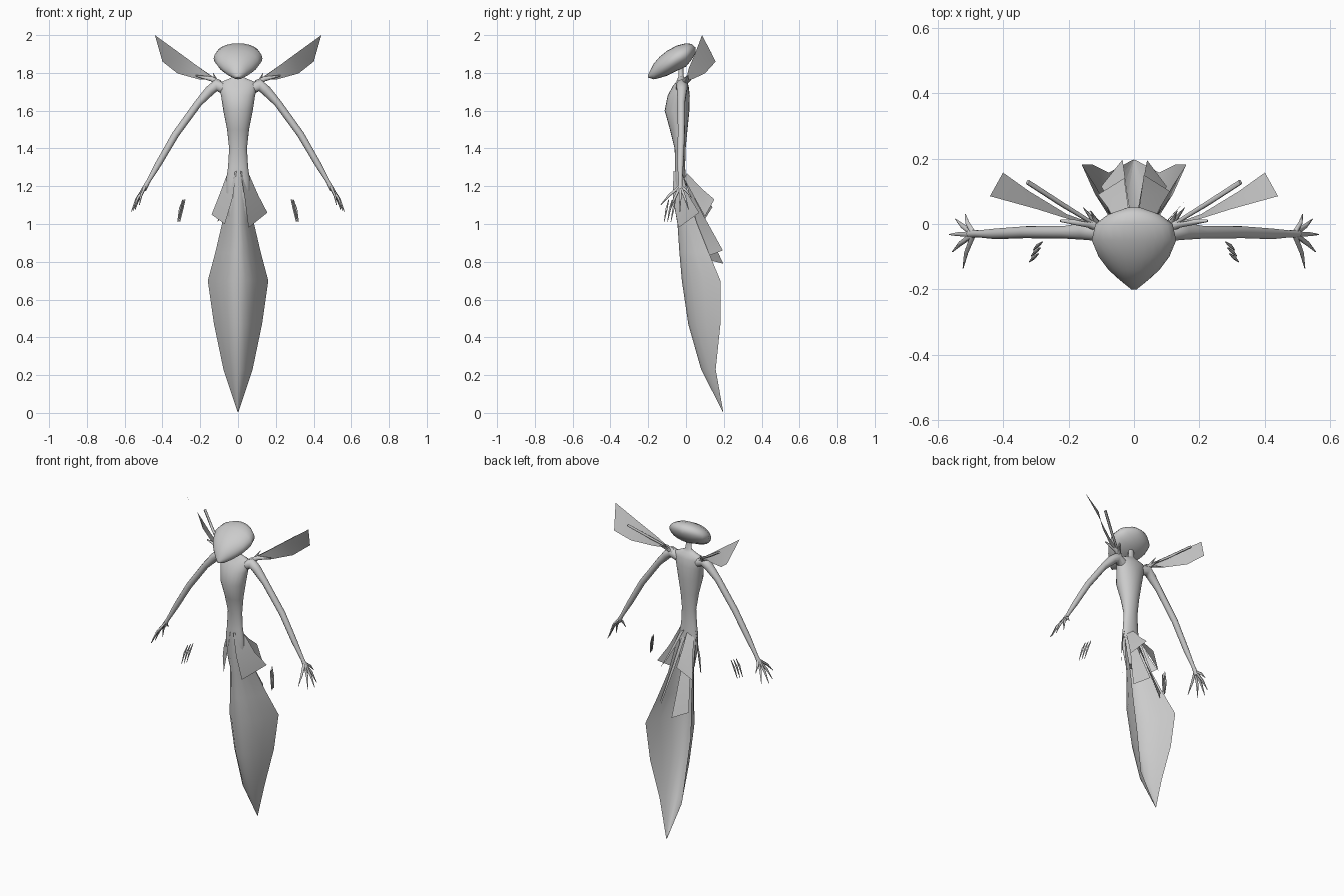
import bpy, bmesh, math
from mathutils import Vector

cube = bpy.data.objects.get("Cube")
if cube:
    bpy.data.objects.remove(cube)

grey = bpy.data.materials.new("plain_grey")
grey.use_nodes = True
COLOUR = (0.6, 0.6, 0.6, 1)
grey.diffuse_color = COLOUR
grey.node_tree.nodes["Principled BSDF"].inputs["Base Color"].default_value = COLOUR


def finish(name, bm, angle=60, smooth_levels=0):
    bmesh.ops.recalc_face_normals(bm, faces=bm.faces)
    mesh = bpy.data.meshes.new(name)
    bm.to_mesh(mesh)
    bm.free()
    obj = bpy.data.objects.new(name, mesh)
    bpy.context.collection.objects.link(obj)
    mesh.materials.append(grey)
    if smooth_levels:
        sub = obj.modifiers.new("Rounding", "SUBSURF")
        sub.levels = sub.render_levels = smooth_levels
    bpy.ops.object.select_all(action="DESELECT")
    obj.select_set(True)
    bpy.context.view_layer.objects.active = obj
    bpy.ops.object.shade_smooth_by_angle(angle=math.radians(angle))
    return obj


def bridge(bm, rows, closed):
    """Join neighbouring rows of vertices with quads."""
    for a, b in zip(rows, rows[1:]):
        n = len(a)
        for i in range(n if closed else n - 1):
            j = (i + 1) % n
            bm.faces.new((a[i], a[j], b[j], b[i]))


def loft(name, rings, sides=16):
    """Rings: centre, half-width vector, half-depth vector."""
    bm = bmesh.new()
    rows = []
    for centre, u, v in rings:
        rows.append([])
        for i in range(sides):
            t = math.tau * i / sides
            p = Vector(centre) + Vector(u) * math.cos(t) + Vector(v) * math.sin(t)
            rows[-1].append(bm.verts.new(p))
    bridge(bm, rows, True)
    bm.faces.new(rows[0])
    bm.faces.new(rows[-1])
    return finish(name, bm)


def tube(name, path, radii, sides=8):
    """Round limb following a short path."""
    pts = [Vector(p) for p in path]
    rings = []
    for i, (p, r) in enumerate(zip(pts, radii)):
        along = (pts[min(i + 1, len(pts) - 1)] - pts[max(i - 1, 0)]).normalized()
        u = along.cross(Vector((0, 1, 0.1))).normalized()
        rings.append((p, u * r, along.cross(u) * r))
    return loft(name, rings, sides)


def sheet(name, grid):
    """Thin open surface through a small grid of points."""
    bm = bmesh.new()
    bridge(bm, [[bm.verts.new(p) for p in row] for row in grid], False)
    return finish(name, bm)


def flip(s, points):
    return [(s * x, y, z) for x, y, z in points]


# Head: wide at the brow, pointed at the chin (y, bottom, top, half width)
head = [(-.2, 1.775, 1.79, .008), (-.17, 1.766, 1.85, .045), (-.14, 1.773, 1.885, .078),
        (-.1, 1.785, 1.917, .108), (-.05, 1.81, 1.944, .129), (0, 1.833, 1.957, .118),
        (.03, 1.87, 1.953, .078), (.05, 1.905, 1.935, .02)]
loft("head", [((0, y, (a + b) / 2), (w, 0, 0), (0, 0, (b - a) / 2))
              for y, a, b, w in head], 24)

# Torso and neck (z, front, back, half width)
torso = [(1.04, -.035, .01, .05), (1.15, -.055, .005, .062), (1.24, -.06, 0, .062),
         (1.3, -.058, -.005, .053), (1.4, -.06, -.002, .047), (1.5, -.085, .008, .058),
         (1.6, -.113, .018, .078), (1.68, -.097, .02, .09), (1.73, -.07, .014, .1),
         (1.752, -.052, .006, .09), (1.768, -.045, -.005, .05), (1.782, -.04, -.013, .02),
         (1.85, -.04, -.015, .016)]
loft("torso", [((0, (a + b) / 2, z), (w, 0, 0), (0, (b - a) / 2, 0))
               for z, a, b, w in torso], 20)

# Long gown: leaf-shaped shell, open at the back (z, front y, edge y, half width)
gown = [(1.25, -.064, -.02, .058), (1.12, -.06, .02, .072), (1, -.045, .06, .085),
        (.85, -.035, .12, .12), (.7, -.022, .182, .16), (.47, .012, .182, .127),
        (.23, .08, .157, .077), (.005, .195, .197, .002)]
columns = [i / 4 - 1 for i in range(9)]
sheet("gown", [[(w * c, f + (e - f) * abs(c) ** 2, z) for c in columns]
               for z, f, e, w in gown])

# Hip and back flaps: two top corners, two middle, two bottom
flaps = {
    "left_hip_flap": [[(.012, -.066, 1.28), (.055, -.02, 1.27)],
                      [(.035, -.07, 1.14), (.108, .015, 1.15)],
                      [(.055, -.04, .98), (.155, .07, 1.06)]],
    "right_hip_flap": [[(-.008, -.066, 1.28), (-.055, -.02, 1.27)],
                       [(-.028, -.07, 1.14), (-.108, .01, 1.13)],
                       [(-.07, -.045, 1.0), (-.14, .045, 1.05)]],
    "left_rear_flap": [[(.01, .005, 1.27), (.05, -.01, 1.24)],
                       [(.02, .08, 1.19), (.08, .05, 1.13)],
                       [(.03, .15, 1.13), (.11, .1, 1.04)]],
    "right_rear_flap": [[(-.01, .005, 1.26), (-.05, -.01, 1.23)],
                        [(-.02, .07, 1.17), (-.08, .05, 1.11)],
                        [(-.03, .14, 1.09), (-.11, .09, 1.01)]],
    "left_tail_strip": [[(.005, .003, 1.22), (.03, 0, 1.22)],
                        [(.02, .09, 1.05), (.065, .05, 1.03)],
                        [(.04, .195, .86), (.1, .115, .83)]],
    "right_tail_strip": [[(-.005, .003, 1.22), (-.03, 0, 1.22)],
                         [(-.02, .09, 1.02), (-.065, .05, 1.02)],
                         [(-.035, .197, .79), (-.1, .115, .81)]],
}
for name, grid in flaps.items():
    sheet(name, grid)

for side, s in (("left", 1), ("right", -1)):
    # Arm
    arm = [(.07, -.025, 1.715), (.115, -.02, 1.735), (.15, -.022, 1.705), (.21, -.025, 1.64),
           (.33, -.025, 1.475), (.42, -.03, 1.32), (.475, -.03, 1.225), (.5, -.03, 1.18)]
    tube(side + "_arm", flip(s, arm), [.03, .032, .027, .02, .019, .017, .011, .014], 10)

    # Fingers spread from the palm
    tips = [(.565, -.032, 1.065), (.555, -.085, 1.07), (.522, -.135, 1.1),
            (.545, .015, 1.075), (.515, .03, 1.14)]
    for i, tip in enumerate(tips):
        palm = Vector((.49, -.03, 1.2))
        knuckle = palm.lerp(Vector(tip), .55) + Vector((.005, 0, .008))
        tube(f"{side}_finger_{i + 1}", flip(s, [palm, knuckle, tip]), [.009, .007, .0015], 6)

    # Loose claws beside the hips
    for i in range(3):
        y, dx = -.055 - .018 * i, .006 * i
        claw = [(.28 + dx, y, 1.13), (.295 + dx, y - .012, 1.08), (.308 + dx, y - .025, 1.01)]
        tube(f"{side}_loose_claw_{i + 1}", flip(s, claw), [.002, .006, .0015], 6)

    # Wing blade
    upper = [(.13, .003, 1.775), (.2, .015, 1.825), (.295, .045, 1.895), (.44, .085, 2.0)]
    lower = [(.14, .006, 1.765), (.205, .03, 1.765), (.32, .1, 1.797), (.4, .157, 1.86)]
    sheet(side + "_wing", [flip(s, upper), flip(s, lower)])

    # Wing rod, joint and shoulder spikes
    tube(side + "_wing_rod", flip(s, [(.13, .005, 1.77), (.22, .06, 1.83), (.325, .128, 1.905)]),
         [.006, .008, .008], 6)
    tube(side + "_wing_joint", flip(s, [(.1, -.01, 1.745), (.14, .002, 1.768), (.225, .01, 1.785)]),
         [.018, .013, .004], 8)
    for i, tip in enumerate([(.132, .04, 1.8), (.155, .05, 1.79)]):
        tube(f"{side}_shoulder_spike_{i + 1}", flip(s, [(.11, -.005, 1.745), tip]),
             [.012, .001], 6)
